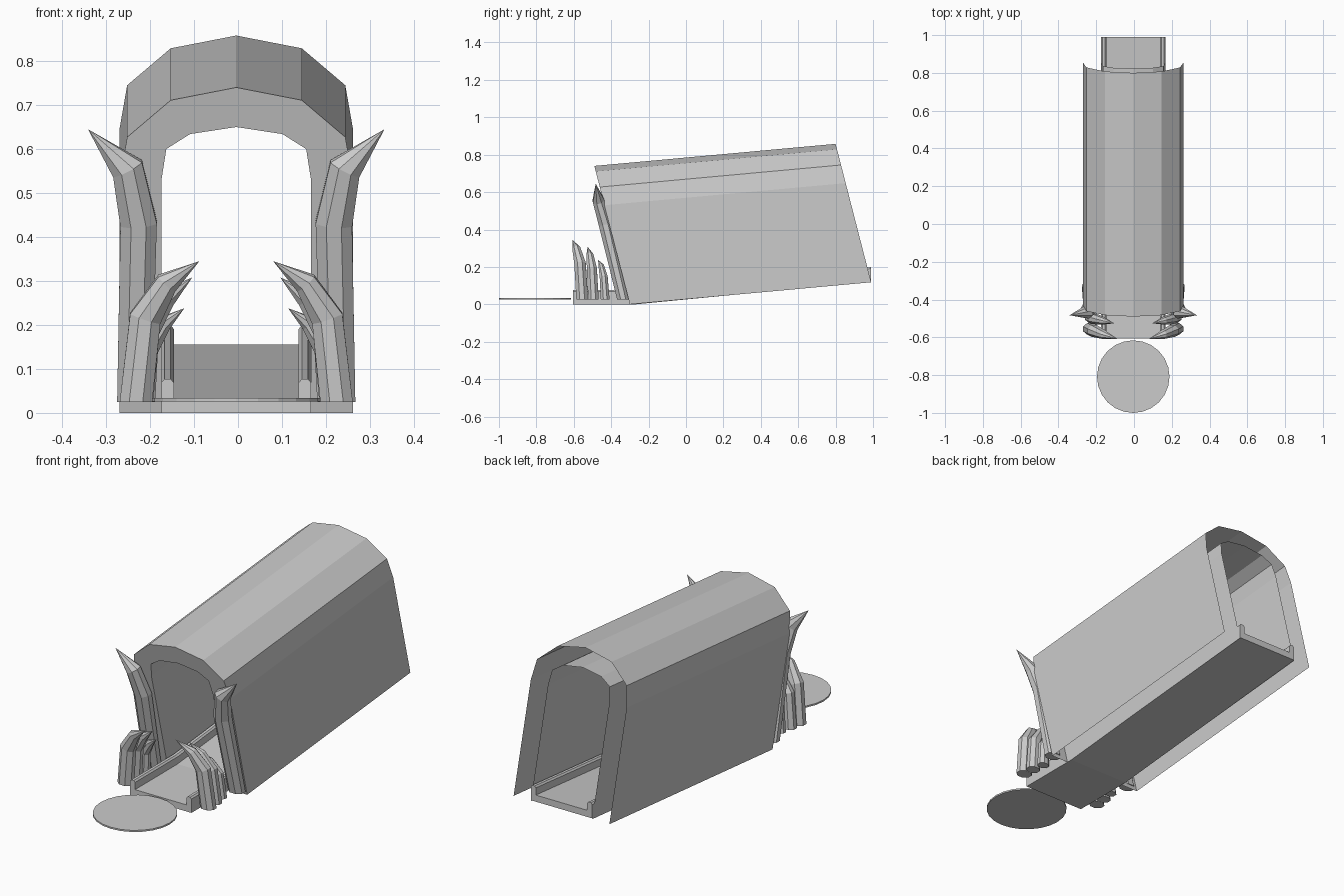
import bpy, math
from mathutils import Vector

if "Cube" in bpy.data.objects:
    bpy.data.objects.remove(bpy.data.objects["Cube"])

CX = -0.004  # slight offset of the centre line


def make(name, verts, faces):
    me = bpy.data.meshes.new(name)
    me.from_pydata(verts, [], faces)
    me.update()
    ob = bpy.data.objects.new(name, me)
    bpy.context.collection.objects.link(ob)
    return ob


def mirrored(half):
    # right half from bottom to apex -> full arch
    return half + [(-x, z) for x, z in reversed(half[:-1])]


# tunnel shell: outer skin, inner skin, closed front rim, open back and bottom
outer = mirrored([(0.265, 0), (0.265, 0.53), (0.248, 0.627), (0.149, 0.711), (0, 0.74)])
inner = mirrored([(0.17, 0), (0.17, 0.53), (0.159, 0.60), (0.105, 0.634), (0, 0.65)])
n = len(outer)
LEAN = 0.257


def station(profile, y, z):
    return [(CX + x, y - LEAN * h, z + h) for x, h in profile]


front, back = (-0.30, 0.0), (0.99, 0.118)
verts = (station(outer, *front) + station(outer, *back)
         + station(inner, *front) + station(inner, *back))
faces = []
for i in range(n - 1):
    j = i + 1
    faces.append((i, n + i, n + j, j))
    faces.append((2 * n + i, 2 * n + j, 3 * n + j, 3 * n + i))
    faces.append((i, j, 2 * n + j, 2 * n + i))
make("tunnel_shell", verts, faces)


# lofted strip following the entrance step and the sloping tunnel floor
def floor_strip(name, profile, stations):
    k = len(profile)
    v = [(CX + x, y, z + dz) for y, dz in stations for x, z in profile]
    f = [tuple(range(k)), tuple(reversed(range(len(v) - k, len(v))))]
    for s in range(len(stations) - 1):
        for i in range(k):
            j = (i + 1) % k
            f.append((s * k + i, (s + 1) * k + i, (s + 1) * k + j, s * k + j))
    make(name, v, f)


path = [(-0.605, 0), (-0.27, 0), (0.99, 0.122)]
floor_strip("floor", [(-0.17, 0), (-0.17, 0.033), (0.17, 0.033), (0.17, 0)], path)
for side, tag in ((1, "right"), (-1, "left")):
    rail = [(0.142, 0.03), (0.142, 0.069), (0.149, 0.077), (0.163, 0.077),
            (0.17, 0.069), (0.17, 0.03)]
    rail = [(side * x, z) for x, z in rail]
    floor_strip("rail_" + tag, rail if side < 0 else rail[::-1], path)


# claws: tapered tubes ending in a point
def claw(name, pts, radii, side, sides=8):
    pts = [Vector((CX + side * x, y, z)) for x, y, z in pts]
    v, f = [], []
    for i, r in enumerate(radii):
        if i == 0:
            t = Vector((0, 0, 1))
        else:
            t = ((pts[i] - pts[i - 1]).normalized()
                 + (pts[i + 1] - pts[i]).normalized()).normalized()
        v_axis = t.cross(Vector((1, 0, 0))).normalized()
        u_axis = v_axis.cross(t)
        for k in range(sides):
            a = 2 * math.pi * (k + 0.5) / sides
            v.append(pts[i] + u_axis * r * math.cos(a) + v_axis * r * 0.85 * math.sin(a))
    v.append(pts[-1])
    tip = len(v) - 1
    f.append(tuple(range(sides)))
    for i in range(len(radii)):
        for k in range(sides):
            a, b = i * sides + k, i * sides + (k + 1) % sides
            if i < len(radii) - 1:
                f.append((a, a + sides, b + sides, b))
            else:
                f.append((a, tip, b))
    make(name, v, f)


claws = {
    "tall_claw": ([(0.232, -0.335, 0.025), (0.222, -0.432, 0.43), (0.247, -0.468, 0.555),
                   (0.337, -0.483, 0.645)], [0.042, 0.045, 0.040]),
    "front_claw": ([(0.228, -0.555, 0.025), (0.207, -0.566, 0.215), (0.158, -0.585, 0.295),
                    (0.084, -0.608, 0.345)], [0.040, 0.039, 0.028]),
    "middle_claw": ([(0.222, -0.495, 0.025), (0.205, -0.503, 0.19), (0.160, -0.513, 0.26),
                     (0.100, -0.526, 0.308)], [0.036, 0.034, 0.024]),
    "inner_claw": ([(0.212, -0.432, 0.025), (0.202, -0.440, 0.145), (0.165, -0.452, 0.203),
                    (0.118, -0.470, 0.238)], [0.030, 0.027, 0.019]),
}
for side, tag in ((1, "right"), (-1, "left")):
    for cname, (pts, radii) in claws.items():
        claw(f"{cname}_{tag}", pts, radii, side)

# small side plinths under the claws
# thin round mat in front of the entrance
bpy.ops.mesh.primitive_cylinder_add(vertices=24, radius=0.192, depth=0.008,
                                    location=(CX, -0.808, 0.03))
bpy.context.object.name = "round_mat"
